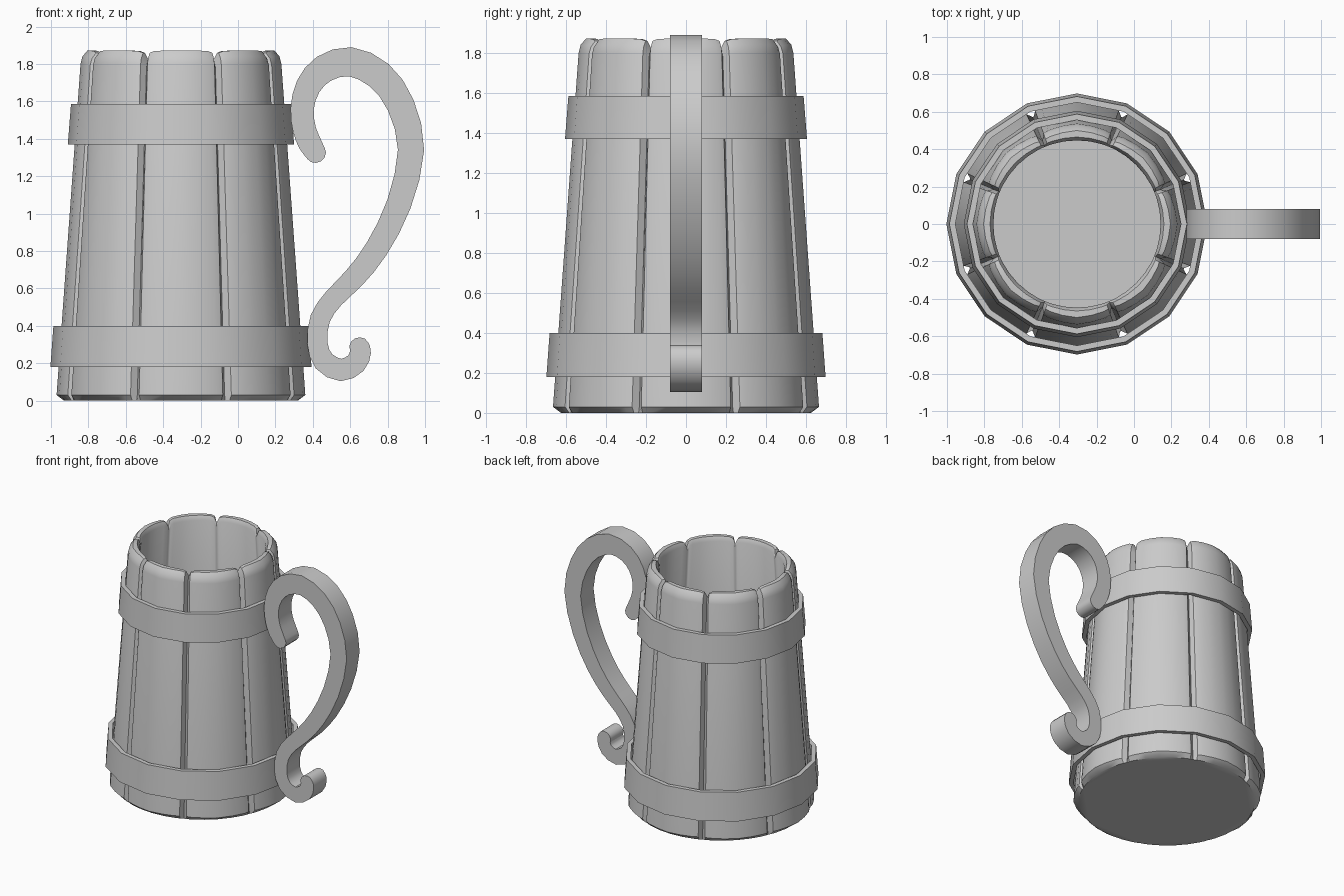
import bpy, bmesh, math
from mathutils import Vector

if "Cube" in bpy.data.objects:
    bpy.data.objects.remove(bpy.data.objects["Cube"])

CX = -0.305  # axis of the mug


def finish(name, bm, angle=35):
    bmesh.ops.recalc_face_normals(bm, faces=bm.faces)
    me = bpy.data.meshes.new(name)
    bm.to_mesh(me)
    bm.free()
    ob = bpy.data.objects.new(name, me)
    bpy.context.collection.objects.link(ob)
    bpy.ops.object.select_all(action='DESELECT')
    ob.select_set(True)
    bpy.context.view_layer.objects.active = ob
    bpy.ops.object.shade_smooth_by_angle(angle=math.radians(angle))
    return ob


def bridge(bm, a, b):
    n = len(a)
    for i in range(n):
        j = (i + 1) % n
        bm.faces.new((a[i], a[j], b[j], b[i]))


# Staved body: (radius, height, groove strength, groove drop at rim)
profile = [(0.625, 0, 0.1, 0), (0.665, 0.03, 1, 0), (0.537, 1.80, 1, 0.02),
           (0.527, 1.84, 1, 0.04), (0.50, 1.872, 0.8, 0.05),
           (0.465, 1.872, 0.2, 0.05), (0.447, 1.84, 0, 0.04),
           (0.56, 0.12, 0, 0)]
# One stave: (angle, radius change, share of rim drop)
stave = [(-22.5, -0.055, 1), (-20.3, -0.02, 0.25), (-17, -0.013, 0.05),
         (-9, -0.007, 0), (0, 0, 0), (9, -0.007, 0),
         (17, -0.013, 0.05), (20.3, -0.02, 0.25)]
bm = bmesh.new()
rings = []
for r, z, g, drop in profile:
    ring = []
    for k in range(8):
        for ang, d, s in stave:
            a = math.radians(45 * k + ang)
            q = r + d * g
            ring.append(bm.verts.new((CX + q * math.cos(a), q * math.sin(a), z - drop * s)))
    rings.append(ring)
for a, b in zip(rings, rings[1:]):
    bridge(bm, a, b)
bm.faces.new(rings[0])
bm.faces.new(rings[-1])
finish("mug_body", bm, 40)


# Sixteen-sided hoops around the staves
def hoop(name, z0, r0, z1, r1, t=0.032):
    bm = bmesh.new()
    rings = [[bm.verts.new((CX + r * math.cos(i * math.pi / 8), r * math.sin(i * math.pi / 8), z))
              for i in range(16)]
             for r, z in ((r0, z0), (r1, z1), (r1 - t, z1), (r0 - t, z0))]
    for i in range(4):
        bridge(bm, rings[i], rings[(i + 1) % 4])
    finish(name, bm, 30)


hoop("lower_hoop", 0.18, 0.698, 0.40, 0.682)
hoop("upper_hoop", 1.37, 0.605, 1.585, 0.588)

# Handle: scrolled centre line as (x, z, half width)
path = [(0.417, 1.322, 0.055), (0.385, 1.375, 0.062), (0.355, 1.45, 0.062),
        (0.343, 1.56, 0.062), (0.375, 1.68, 0.067), (0.46, 1.775, 0.074),
        (0.60, 1.812, 0.078), (0.755, 1.74, 0.078), (0.87, 1.58, 0.074),
        (0.925, 1.34, 0.070), (0.86, 1.05, 0.066), (0.74, 0.81, 0.062),
        (0.62, 0.655, 0.058), (0.51, 0.545, 0.054), (0.44, 0.44, 0.054),
        (0.424, 0.31, 0.054), (0.46, 0.21, 0.058), (0.55, 0.164, 0.060),
        (0.63, 0.20, 0.058), (0.655, 0.26, 0.056), (0.647, 0.29, 0.053)]
P = [Vector(p) for p in path]
P = [2 * P[0] - P[1]] + P + [2 * P[-1] - P[-2]]
line = []
for a, b, c, d in zip(P, P[1:], P[2:], P[3:]):
    for t in (0, 0.5):
        line.append(0.5 * (2 * b + (c - a) * t + (2 * a - 5 * b + 4 * c - d) * t * t
                           + (3 * b - a - 3 * c + d) * t ** 3))
line.append(P[-2])


def sides(i):
    d = (line[min(i + 1, len(line) - 1)] - line[max(i - 1, 0)]).xy.normalized()
    n = Vector((-d.y, d.x)) * line[i].z
    return line[i].xy + n, line[i].xy - n, d


left = [sides(i)[0] for i in range(len(line))]
right = [sides(i)[1] for i in range(len(line))]


# Rounded tips
def cap(i, sign):
    l, r, d = sides(i)
    c, n, w = (l + r) / 2, (l - r) / 2, line[i].z
    return [c + n * math.cos(a) + d * sign * w * 0.9 * math.sin(a)
            for a in [math.pi * k / 6 for k in range(1, 6)]]


start, end = cap(0, -1), cap(len(line) - 1, 1)
outline = left + end + right[::-1] + start[::-1]
n, m = len(line), len(end)
bm = bmesh.new()
layers = [[bm.verts.new((p.x, y, p.y)) for p in outline] for y in (-0.08, 0.08)]
bridge(bm, *layers)
for v in layers:
    R = v[n + m:2 * n + m][::-1]
    for i in range(n - 1):
        bm.faces.new((v[i], v[i + 1], R[i + 1], R[i]))
    bm.faces.new(v[n - 1:n + m + 1])
    bm.faces.new(v[2 * n + m - 1:] + [v[0]])
finish("handle", bm, 35)
